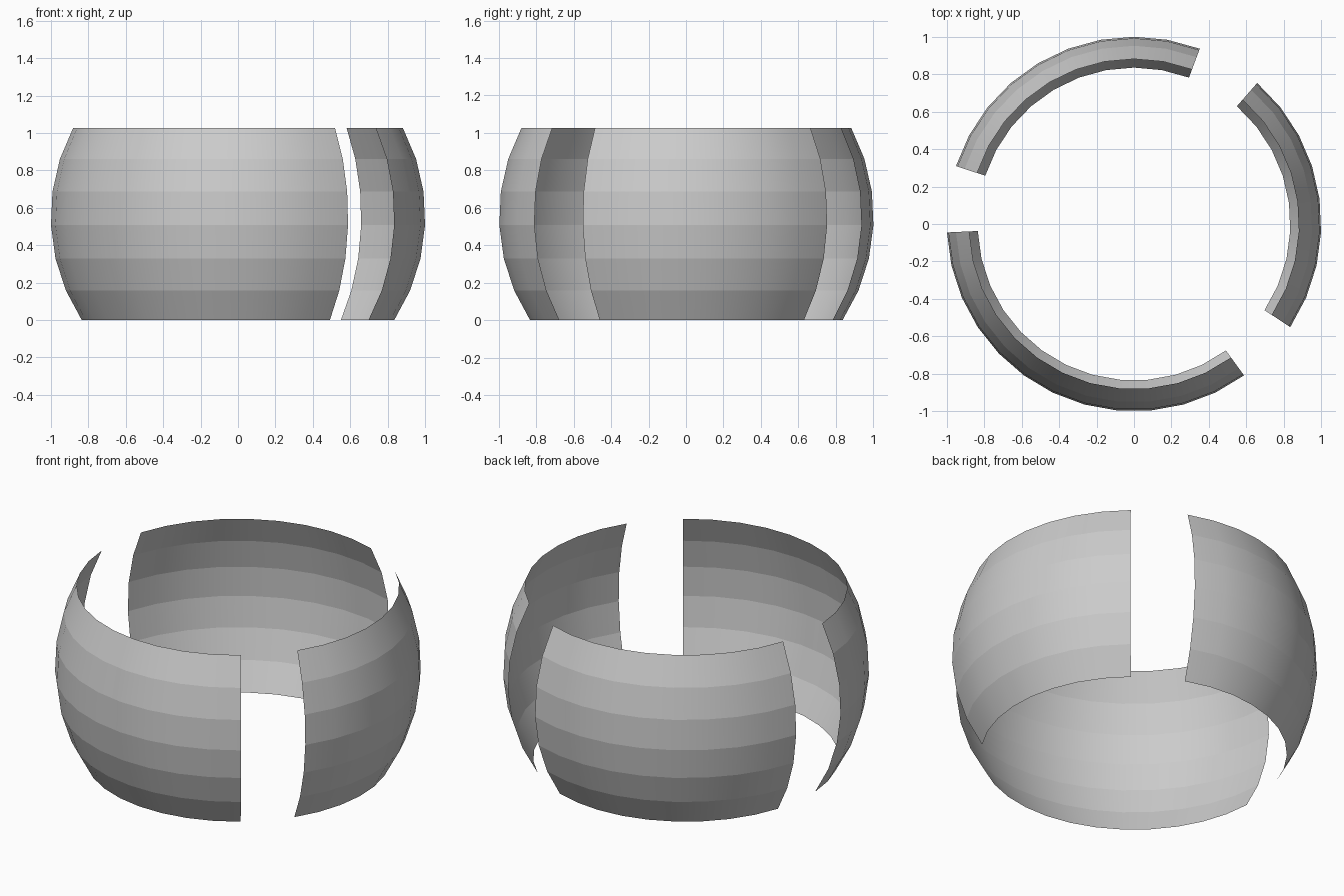
import bpy, bmesh
from math import sin, cos, radians

if "Cube" in bpy.data.objects:
    bpy.data.objects.remove(bpy.data.objects["Cube"])

STEP = 360 / 35           # angular size of one facet, both ways
ROWS = 6                  # facet rows from bottom to top
LOW = -3.25 * STEP        # latitude of the bottom rim
R = 1 / cos(radians(STEP / 4)) ** 2
BASE = R * sin(radians(LOW))


def curved_panel(name, first, count):
    """Open sheet cut from a sphere: `count` facets starting `first` steps from +y."""
    bm = bmesh.new()
    grid = []
    for k in range(ROWS + 1):
        lat = radians(LOW + k * STEP)
        ring = []
        for i in range(count + 1):
            a = radians(90 + (first + i) * STEP)
            ring.append(bm.verts.new((R * cos(lat) * cos(a),
                                      R * cos(lat) * sin(a),
                                      R * sin(lat) - BASE)))
        grid.append(ring)
    for k in range(ROWS):
        for i in range(count):
            f = bm.faces.new((grid[k][i], grid[k][i + 1],
                              grid[k + 1][i + 1], grid[k + 1][i]))
            f.smooth = True
    # crisp seams between rows, smooth around each row
    for k in range(1, ROWS):
        for i in range(count):
            bm.edges.get((grid[k][i], grid[k][i + 1])).smooth = False
    mesh = bpy.data.meshes.new(name)
    bm.to_mesh(mesh)
    bm.free()
    obj = bpy.data.objects.new(name, mesh)
    bpy.context.collection.objects.link(obj)
    return obj


# three panels separated by gaps of two facets
curved_panel("back_panel", -2, 9)
curved_panel("front_panel", 9, 12)
curved_panel("right_panel", 23, 8)
